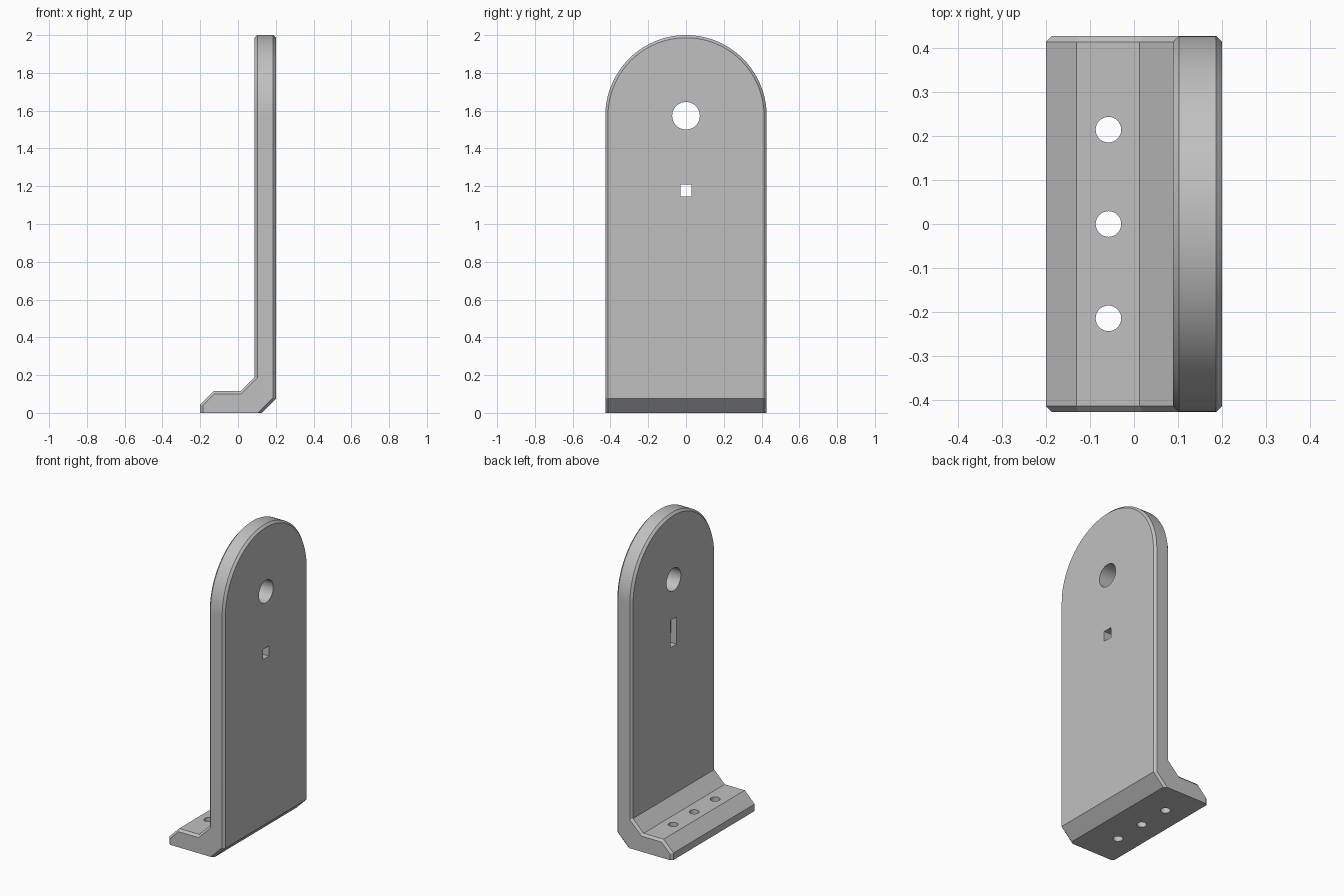
import bpy, bmesh
from math import pi, cos, sin, radians
from mathutils import Vector

cube = bpy.data.objects.get("Cube")
if cube:
    bpy.data.objects.remove(cube, do_unlink=True)

HALF = 0.427            # half width, also the arch radius
ARCH_Z = 2 - HALF       # centre height of arch and large hole
FACE_L, FACE_R = 0.088, 0.2

grey = bpy.data.materials.new("plain grey")
grey.use_nodes = True
grey.diffuse_color = (0.53, 0.53, 0.53, 1)
grey.node_tree.nodes["Principled BSDF"].inputs["Base Color"].default_value = (0.53, 0.53, 0.53, 1)


def prism(name, points, sweep):
    """Closed solid made by sweeping a flat outline along a vector."""
    bm = bmesh.new()
    face = bm.faces.new([bm.verts.new(p) for p in points])
    top = bmesh.ops.extrude_face_region(bm, geom=[face])["geom"]
    bmesh.ops.translate(bm, vec=Vector(sweep),
                        verts=[v for v in top if isinstance(v, bmesh.types.BMVert)])
    bmesh.ops.recalc_face_normals(bm, faces=bm.faces)
    mesh = bpy.data.meshes.new(name)
    bm.to_mesh(mesh)
    bm.free()
    mesh.materials.append(grey)
    obj = bpy.data.objects.new(name, mesh)
    bpy.context.collection.objects.link(obj)
    return obj


def combine(target, cutter, operation):
    """Apply a boolean and discard the cutter."""
    cutter.hide_render = True
    mod = target.modifiers.new("cut", "BOOLEAN")
    mod.operation, mod.solver, mod.object = operation, "EXACT", cutter
    bpy.context.view_layer.objects.active = target
    bpy.ops.object.modifier_apply(modifier=mod.name)
    bpy.data.objects.remove(cutter, do_unlink=True)


def circle(radius, count=48):
    return [(radius * cos(2 * pi * i / count), radius * sin(2 * pi * i / count)) for i in range(count)]


# Upright plate and foot as one swept profile
profile = [(-0.2, 0), (-0.2, 0.045), (-0.13, 0.115), (0.013, 0.115), (FACE_L, 0.19),
           (FACE_L, 2.1), (FACE_R, 2.1), (FACE_R, 0.075), (0.125, 0)]
bracket = prism("bracket", [(x, -0.6, z) for x, z in profile], (0, 1.2, 0))

# Rounded top and side outline
arch = [(HALF * cos(pi * i / 64), ARCH_Z + HALF * sin(pi * i / 64)) for i in range(65)]
outline = [(HALF, -0.1)] + arch + [(-HALF, -0.1)]
combine(bracket, prism("outline_cutter", [(-0.5, y, z) for y, z in outline], (1, 0, 0)), "INTERSECT")

# Chamfer the whole rim apart from the underside
bm = bmesh.new()
bm.from_mesh(bracket.data)
bmesh.ops.remove_doubles(bm, verts=bm.verts, dist=0.0001)
bm.normal_update()


def on_rim(face):
    center = face.calc_center_median()
    return abs(face.normal.x) < 0.01 and (abs(face.normal.y) > 0.9 or center.z > ARCH_Z)


rim_edges = []
for edge in bm.edges:
    if len(edge.link_faces) == 2:
        a, b = edge.link_faces
        if on_rim(a) != on_rim(b):
            other = b if on_rim(a) else a
            if other.normal.z > -0.9:
                rim_edges.append(edge)
bmesh.ops.bevel(bm, geom=rim_edges, offset=0.014, segments=1, affect="EDGES", clamp_overlap=False)
bm.to_mesh(bracket.data)
bm.free()

# Large round hole through the plate
combine(bracket, prism("large_hole_cutter",
                       [(0, y, ARCH_Z + z) for y, z in circle(0.073)], (0.4, 0, 0)), "DIFFERENCE")


# Small square opening, with a taller shallow pocket on the inner face
def slot(name, low, high, start, depth):
    corners = [(-0.03, low), (0.03, low), (0.03, high), (-0.03, high)]
    combine(bracket, prism(name, [(start, y, z) for y, z in corners], (depth, 0, 0)), "DIFFERENCE")


slot("square_hole_cutter", 1.145, 1.21, 0, 0.4)
slot("pocket_cutter", 1.145, 1.32, 0, FACE_L + 0.04)

# Three screw holes in the foot
for y0 in (-0.214, 0, 0.214):
    combine(bracket, prism("screw_hole_cutter",
                           [(x - 0.058, y0 + y, -0.1) for x, y in circle(0.029, 32)], (0, 0, 0.4)), "DIFFERENCE")

# Smooth curves, crisp edges
bpy.ops.object.select_all(action="DESELECT")
bracket.select_set(True)
bpy.context.view_layer.objects.active = bracket
bpy.ops.object.shade_smooth_by_angle(angle=radians(30))
